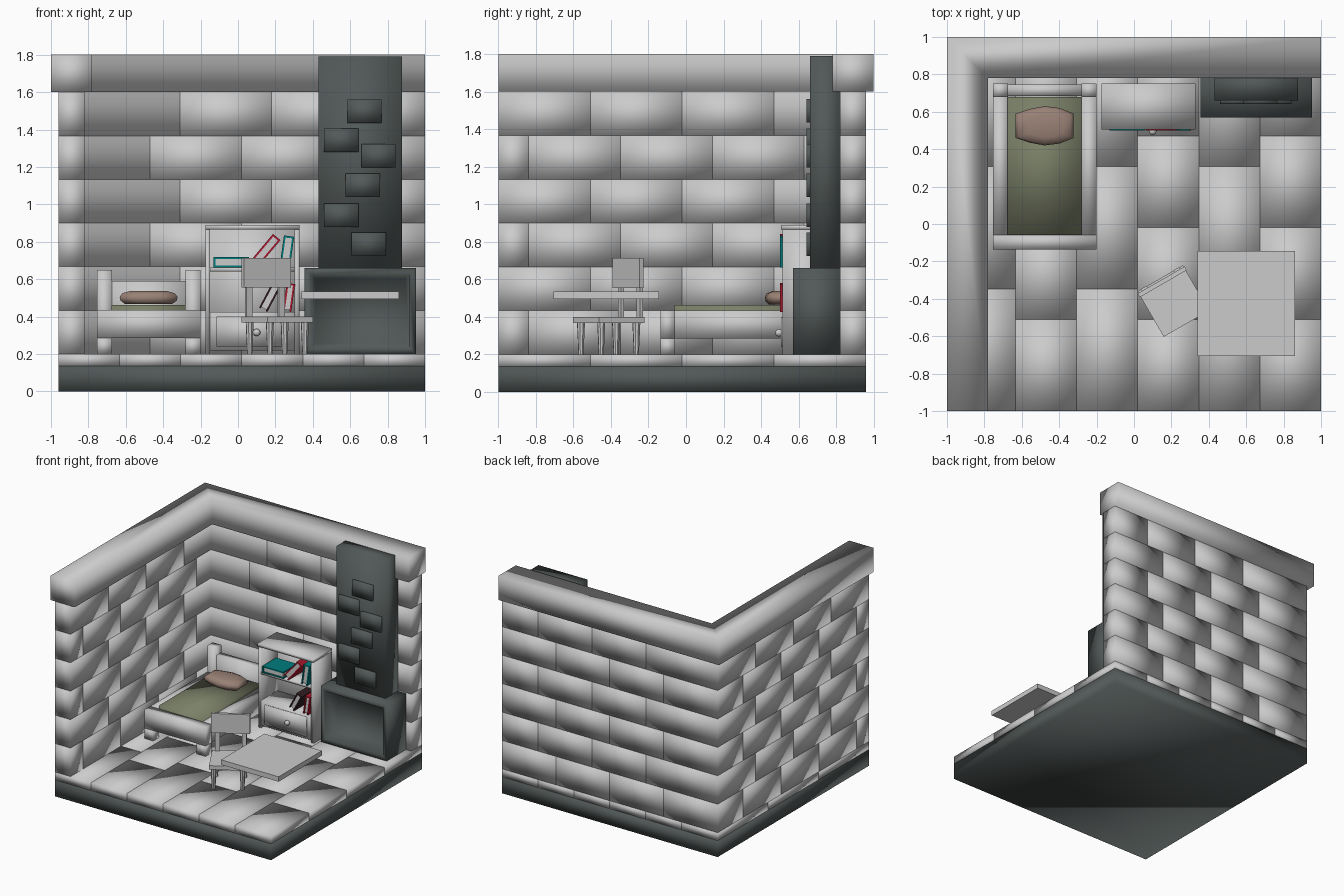
import bpy, bmesh
from math import radians, sin
from mathutils import Matrix, Vector

if "Cube" in bpy.data.objects:
    bpy.data.objects.remove(bpy.data.objects["Cube"])


def material(name, rgb):
    m = bpy.data.materials.new(name)
    m.diffuse_color = (*rgb, 1)
    m.use_nodes = True
    m.node_tree.nodes["Principled BSDF"].inputs["Base Color"].default_value = m.diffuse_color
    return m


STONE = material("dark_stone", (0.085, 0.1, 0.098))
OLIVE = material("olive_cloth", (0.2, 0.22, 0.14))
TAN = material("tan_cloth", (0.32, 0.22, 0.18))
TEAL = material("teal", (0.0, 0.2, 0.21))
RED = material("red", (0.42, 0.01, 0.03))
BLACK = material("maroon_black", (0.03, 0.012, 0.015))


def finish(bm, name, mat=None, smooth=False, matrix=None):
    bmesh.ops.recalc_face_normals(bm, faces=bm.faces[:])
    me = bpy.data.meshes.new(name)
    bm.to_mesh(me)
    bm.free()
    for p in me.polygons:
        p.use_smooth = smooth
    if mat:
        me.materials.append(mat)
    ob = bpy.data.objects.new(name, me)
    bpy.context.collection.objects.link(ob)
    if matrix:
        ob.matrix_world = matrix
    return ob


def boxes(name, bounds, mat=None, smooth=False, matrix=None):
    """One object from boxes given as (x0, x1, y0, y1, z0, z1)."""
    bm = bmesh.new()
    for x0, x1, y0, y1, z0, z1 in bounds:
        m = (Matrix.Translation(((x0 + x1) / 2, (y0 + y1) / 2, (z0 + z1) / 2))
             @ Matrix.Diagonal((x1 - x0, y1 - y0, z1 - z0, 1)))
        bmesh.ops.create_cube(bm, size=1, matrix=m)
    return finish(bm, name, mat, smooth, matrix)


def prism(name, pts, z0, z1, mat=None, smooth=False):
    bm = bmesh.new()
    f = bm.faces.new([bm.verts.new((x, y, z0)) for x, y in pts])
    ext = bmesh.ops.extrude_face_region(bm, geom=[f])["geom"]
    vs = [v for v in ext if isinstance(v, bmesh.types.BMVert)]
    bmesh.ops.translate(bm, vec=(0, 0, z1 - z0), verts=vs)
    return finish(bm, name, mat, smooth)


def corner(name, o, t, x_end, y_end, z0, z1):
    """L-shaped piece round the back left corner."""
    pts = [(-o, y_end), (-o + t, y_end), (-o + t, o - t), (x_end, o - t), (x_end, o), (-o, o)]
    prism(name, pts, z0, z1, smooth=True)


# Base slab and floor planks
boxes("base_slab", [(-0.96, 1, -1, 0.96, 0, 0.135)], STONE, True)
W = 1.96 / 6
for c in range(6):
    n = 3 if c % 2 == 0 else 4
    for r in range(n):
        x, y, d = -0.96 + c * W, -1 + r * 1.96 / n, 1.96 / n
        boxes("floor_plank", [(x, x + W, y, y + d, 0.135, 0.2)], None, True)

# Wall courses: corner piece plus staggered blocks along each wall
H = 1.4 / 6
for r in range(6):
    z0, z1 = 0.2 + r * H, 0.2 + (r + 1) * H
    s = -0.31 if r % 2 else -0.47
    e = 0.47 if r % 2 else 0.63
    corner("wall_corner_block", 0.96, 0.14, s, e, z0, z1)
    while s < 0.99:
        nxt = s + 0.49 if s + 0.6 < 1 else 1
        if nxt > 0.8:
            nxt = 1
        boxes("back_wall_block", [(s, nxt, 0.82, 0.96, z0, z1)], None, True)
        s = nxt
    while e > -0.99:
        nxt = max(e - 0.49, -1)
        if nxt < -0.9:
            nxt = -1
        boxes("left_wall_block", [(-0.96, -0.82, nxt, e, z0, z1)], None, True)
        e = nxt
corner("wall_cap", 1.0, 0.22, 1.0, -1.0, 1.6, 1.8)

# Fireplace body with recessed opening
bm = bmesh.new()
bmesh.ops.create_cube(bm, size=1, matrix=Matrix.Translation((0.653, 0.695, 0.43))
                      @ Matrix.Diagonal((0.595, 0.25, 0.46, 1)))
bm.normal_update()
front = min(bm.faces, key=lambda f: f.calc_center_median().y)
bmesh.ops.inset_region(bm, faces=[front], thickness=0.05)
bmesh.ops.inset_region(bm, faces=[front], thickness=0.03)
bmesh.ops.translate(bm, vec=(0, 0.13, 0), verts=front.verts[:])
finish(bm, "fireplace", STONE, True)

# Chimney and its raised stones
boxes("chimney", [(0.43, 0.877, 0.66, 0.82, 0.66, 1.79)], STONE, True)
for x, z in [(0.585, 1.435), (0.46, 1.28), (0.66, 1.197), (0.575, 1.04), (0.46, 0.88), (0.607, 0.725)]:
    boxes("chimney_stone", [(x, x + 0.183, 0.642, 0.67, z, z + 0.125)], STONE, True)

# Bed frame, mattress, pillow
L, R = -0.755, -0.2
boxes("bed_footboard", [(L, R, -0.135, -0.06, 0.285, 0.435)], None, True)
for a, b in [(L, L + 0.08), (R - 0.08, R)]:
    boxes("bed_side_rail", [(a, b, -0.06, 0.68, 0.285, 0.435)], None, True)
    boxes("bed_front_leg", [(a, b, -0.135, -0.06, 0.2, 0.285)], None, True)
    boxes("bed_head_post", [(a, b, 0.68, 0.75, 0.2, 0.65)], None, True)
boxes("bed_headboard", [(L + 0.08, R - 0.08, 0.685, 0.745, 0.285, 0.59)], None, True)
boxes("mattress", [(L + 0.08, R - 0.08, -0.06, 0.68, 0.3, 0.463)], OLIVE, True)

bm = bmesh.new()
outline = [(-0.155, 0.065), (-0.08, 0.09), (0, 0.105), (0.08, 0.095), (0.155, 0.065)]
outline += [(x, -y) for x, y in reversed(outline)]
rings = [[bm.verts.new((-0.478 + x * k, 0.525 + y * k, z)) for x, y in outline]
         for z, k in [(0.466, 0.8), (0.485, 0.97), (0.505, 1), (0.525, 0.9), (0.538, 0.6)]]
for lo, hi in zip(rings, rings[1:]):
    for i in range(10):
        j = (i + 1) % 10
        bm.faces.new((lo[i], lo[j], hi[j], hi[i]))
bm.faces.new(rings[0])
bm.faces.new(rings[-1])
finish(bm, "pillow", TAN, True)

# Bookcase with drawer
A, B = -0.175, 0.328
boxes("bookcase", [
    (A, A + 0.025, 0.515, 0.75, 0.2, 0.87), (B - 0.025, B, 0.515, 0.75, 0.2, 0.87),
    (A, B, 0.505, 0.75, 0.865, 0.89), (A + 0.025, B - 0.025, 0.725, 0.75, 0.22, 0.87),
    (A + 0.025, B - 0.025, 0.515, 0.73, 0.64, 0.663),
    (A + 0.025, B - 0.025, 0.515, 0.73, 0.22, 0.425)], None, True)
boxes("drawer_front", [(-0.115, 0.265, 0.505, 0.52, 0.24, 0.4)], None, True)
bm = bmesh.new()
bmesh.ops.create_uvsphere(bm, u_segments=12, v_segments=8, radius=0.02,
                          matrix=Matrix.Translation((0.1, 0.495, 0.315)))
finish(bm, "drawer_knob", None, True)


# Books: three-sided cover round a block of pages
def book(x, z, deg, t, h, mat):
    a = radians(deg)
    lift = t / 2 * abs(sin(a))
    m = Matrix.Translation((x, 0, z + lift)) @ Matrix.Rotation(a, 4, 'Y')
    c = 0.01
    boxes("book_cover", [(-t / 2, -t / 2 + c, 0.5, 0.68, 0, h), (t / 2 - c, t / 2, 0.5, 0.68, 0, h),
                         (-t / 2, t / 2, 0.5, 0.68, h - c, h)], mat, False, m)
    boxes("book_pages", [(-t / 2 + c, t / 2 - c, 0.508, 0.672, 0.008, h - c)], None, False, m)


book(0.06, 0.663, -90, 0.055, 0.19, TEAL)
book(0.085, 0.663, 40, 0.052, 0.19, RED)
book(0.25, 0.663, 8, 0.055, 0.165, TEAL)
book(0.135, 0.425, 28, 0.05, 0.15, BLACK)
book(0.262, 0.425, 8, 0.045, 0.15, RED)

# Table top
boxes("table_top", [(0.34, 0.862, -0.705, -0.145, 0.495, 0.535)])

# Chair, turned to the table (local +y is the backrest side)
CH = Matrix.Translation((0.21, -0.412, 0)) @ Matrix.Rotation(radians(30), 4, 'Z')
boxes("chair_seat", [(-0.14, 0.14, -0.14, 0.14, 0.368, 0.4)], None, False, CH)
boxes("chair_back", [(-0.145, 0.145, 0.107, 0.13, 0.555, 0.713)], None, False, CH)
for s in (-1, 1):
    boxes("chair_back_post", [(s * 0.1 - 0.018, s * 0.1 + 0.018, 0.124, 0.142, 0.39, 0.68)], None, False, CH)
    for q in (-1, 1):
        bm = bmesh.new()
        bmesh.ops.create_cone(bm, cap_ends=True, segments=8, radius1=0.014, radius2=0.022, depth=0.17,
                              matrix=Matrix.Translation((s * 0.108, q * 0.108, 0.285)))
        finish(bm, "chair_leg", None, False, CH)
